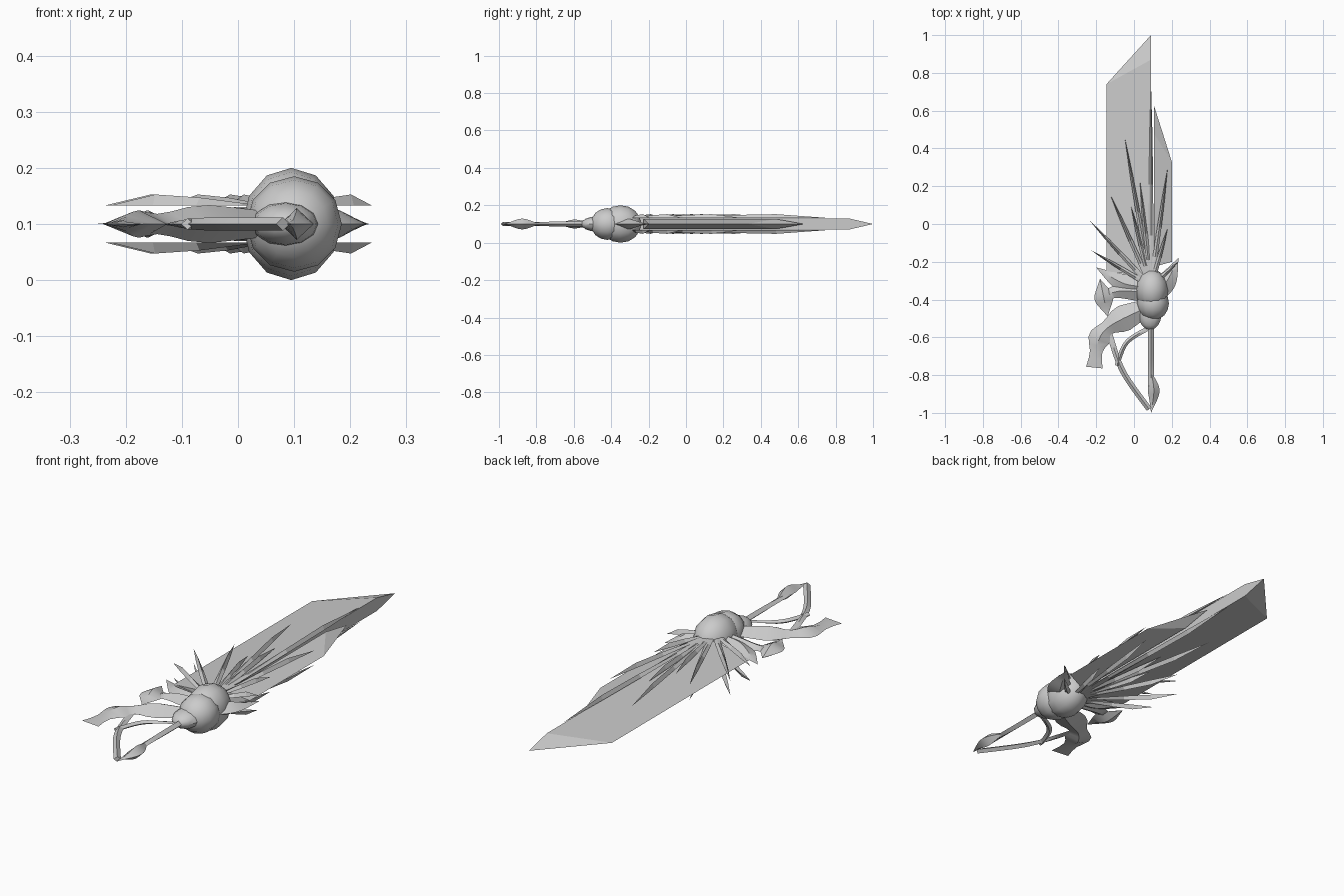
import bpy, bmesh, math
from mathutils import Vector, Matrix, geometry

cube = bpy.data.objects.get("Cube")
if cube:
    bpy.data.objects.remove(cube, do_unlink=True)

MIDDLE = Vector((0, 0, 0.1))  # height of the symmetry plane
UP = Vector((0, 0, 1))
GREY = (0.6, 0.6, 0.6, 1)

steel = bpy.data.materials.new("grey_steel")
steel.use_nodes = True
steel.diffuse_color = GREY
steel.node_tree.nodes["Principled BSDF"].inputs["Base Color"].default_value = GREY


def finish(name, bm, smooth):
    """Turn a bmesh into a named steel object."""
    bmesh.ops.remove_doubles(bm, verts=bm.verts, dist=0.0001)
    bmesh.ops.recalc_face_normals(bm, faces=bm.faces)
    mesh = bpy.data.meshes.new(name)
    bm.to_mesh(mesh)
    bm.free()
    mesh.materials.append(steel)
    part = bpy.data.objects.new(name, mesh)
    bpy.context.collection.objects.link(part)
    if smooth:
        bpy.ops.object.select_all(action='DESELECT')
        part.select_set(True)
        bpy.context.view_layer.objects.active = part
        bpy.ops.object.shade_smooth_by_angle(angle=math.radians(35))


def skin(name, rings, smooth=False):
    """Join rings of points into a closed solid; collapsed rings become tips."""
    bm = bmesh.new()
    rows = [[bm.verts.new(point + MIDDLE) for point in ring] for ring in rings]
    for near, far in zip(rows, rows[1:]):
        for i in range(len(near)):
            bm.faces.new((near[i - 1], near[i], far[i], far[i - 1]))
    bm.faces.new(rows[0])
    bm.faces.new(rows[-1])
    finish(name, bm, smooth)


def wedge_blade(name, edge_x, spine_x, heel_y, corner_y, tip_y, half):
    """Single-edged blade with a thick spine that thins out into the tip."""
    rings = []
    for edge_y, spine_y in ((heel_y, heel_y - half), (corner_y, (corner_y + tip_y) / 2)):
        spine = Vector((spine_x, spine_y, 0))
        rings.append([Vector((edge_x, edge_y, 0)), spine + UP * half, spine - UP * half])
    rings.append([Vector((spine_x, tip_y, 0))] * 3)
    skin(name, rings)


def spike(name, centre, degrees, length, side):
    """Ridged sliver lying above or below the blades, pointing out of the hub."""
    along = Matrix.Rotation(math.radians(degrees), 3, 'Z') @ Vector((0, 1, 0))
    across = along.cross(UP)
    rings = []
    for step in range(5):
        t = step / 4
        point = centre + along * length * t + UP * side * 0.033
        width = across * 0.013 * (1 - t ** 3)
        ridge = UP * side * 0.02 * math.sin(math.pi * t * t)
        rings.append([point - width, point + ridge, point + width])
    skin(name, rings)


def boss(name, x, y, radii):
    """Rounded lump with its poles along the weapon."""
    bm = bmesh.new()
    place = Matrix.LocRotScale(Vector((x, y, 0)) + MIDDLE, None, Vector(radii))
    turn = Matrix.Rotation(math.pi / 2, 4, 'X')
    bmesh.ops.create_uvsphere(bm, u_segments=12, v_segments=8, radius=1, matrix=place @ turn)
    finish(name, bm, True)


def sweep(name, start, bend, end, width, height, shape):
    """Sharp-edged, ridged strip following a curve, its width set by a shape rule."""
    start, bend, end = (Vector(p).to_3d() for p in (start, bend, end))
    path = geometry.interpolate_bezier(start, bend, bend, end, 13)
    last = len(path) - 1
    rings = []
    for i, point in enumerate(path):
        t = i / last
        heading = path[min(i + 1, last)] - path[max(i - 1, 0)]
        across = heading.normalized().cross(UP) * width * shape(t)
        ridge = UP * height * shape(t) * (1 - t ** 4)
        rings.append([point - across, point + ridge, point + across, point - ridge])
    skin(name, rings, True)


# Shape rules for the swept parts
def even(t):
    return 1


def leaf(t):
    return math.sin(math.pi * t)


def taper(t):
    return 1 - t / 2


def pointed(t):
    return 1 - t ** 3


def waved(t):
    return (0.8 + 0.2 * math.sin(14 * t - 1)) * (1 - t / 3)


# Blades
wedge_blade("main_blade", edge_x=-0.146, spine_x=0.09, heel_y=-0.25, corner_y=0.74, tip_y=1, half=0.03)
wedge_blade("side_blade", edge_x=0.2, spine_x=0.105, heel_y=-0.2, corner_y=0.33, tip_y=0.63, half=0.027)

# Fan of spikes on both faces, given as angle and length
fan = ((59, 0.37), (43, 0.48), (24, 0.53), (14, 0.44), (10, 0.8), (6, 0.56),
       (0, 1.08), (-8, 0.63), (-16, 0.32), (-48, 0.2))
for face, side in (("upper", 1), ("lower", -1)):
    for number, (degrees, length) in enumerate(fan):
        spike(f"{face}_spike_{number}", Vector((0.09, -0.33, 0)), degrees, length, side)

# Domed hub, its collar and snout
boss("hub_dome", 0.095, -0.35, radii=(0.087, 0.11, 0.1))
boss("hub_collar", 0.1, -0.42, radii=(0.085, 0.09, 0.085))
boss("hub_snout", 0.085, -0.48, radii=(0.06, 0.08, 0.04))

# Handle and leaf-shaped pommel
sweep("handle", (0.09, -0.5), (0.09, -0.7), (0.09, -0.9), width=0.015, height=0.014, shape=even)
sweep("pommel", (0.09, -0.78), (0.11, -0.88), (0.09, -1), width=0.03, height=0.03, shape=leaf)

# Curved hand guard bars
sweep("outer_guard_bar", (0.08, -0.98), (-0.07, -0.78), (-0.13, -0.58), width=0.015, height=0.012, shape=even)
sweep("inner_guard_bar", (-0.09, -0.75), (-0.05, -0.62), (0.08, -0.55), width=0.012, height=0.01, shape=even)

# Swept guard wing, forked guard with its arm, and fins beside the blades
sweep("guard_wing", (0.05, -0.45), (-0.19, -0.56), (-0.21, -0.76), width=0.075, height=0.036, shape=waved)
sweep("fork_guard", (-0.18, -0.29), (-0.16, -0.39), (-0.14, -0.49), width=0.05, height=0.026, shape=leaf)
sweep("fork_arm", (0.04, -0.36), (-0.08, -0.35), (-0.16, -0.38), width=0.05, height=0.03, shape=taper)
sweep("left_fin", (0.03, -0.33), (-0.06, -0.32), (-0.2, -0.23), width=0.055, height=0.03, shape=pointed)
sweep("right_fin", (0.13, -0.35), (0.18, -0.3), (0.235, -0.18), width=0.055, height=0.03, shape=pointed)
